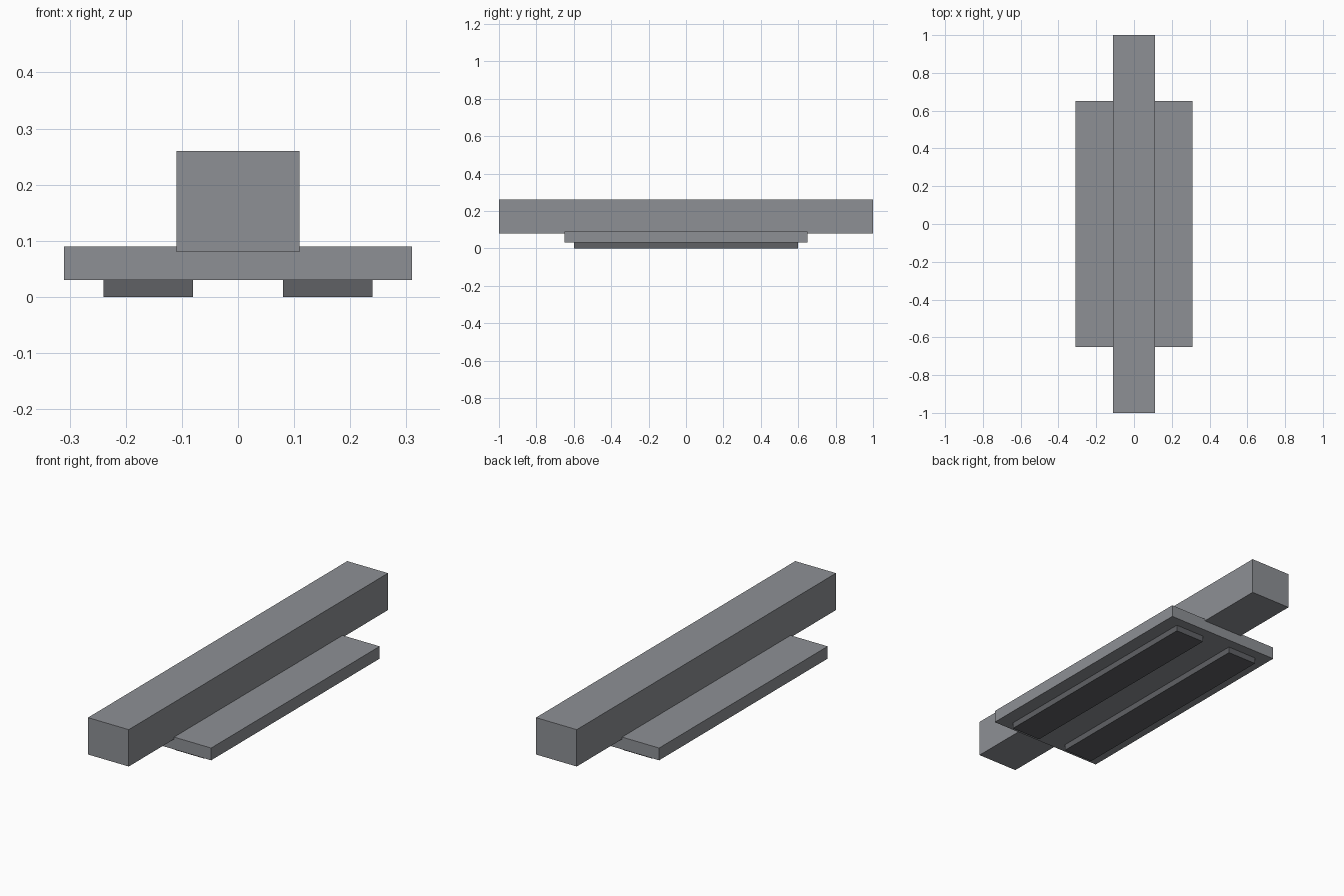
import bpy
import bmesh
from mathutils import Matrix, Vector

cube = bpy.data.objects.get("Cube")
if cube:
    bpy.data.objects.remove(cube, do_unlink=True)


def make_material(name, rgb):
    mat = bpy.data.materials.new(name)
    mat.use_nodes = True
    color = (*rgb, 1.0)
    mat.diffuse_color = color
    mat.node_tree.nodes["Principled BSDF"].inputs["Base Color"].default_value = color
    return mat


def make_box(name, low, high, mat):
    """Flat-shaded box between two opposite corners."""
    low, high = Vector(low), Vector(high)
    bm = bmesh.new()
    bmesh.ops.create_cube(bm, size=1.0, matrix=Matrix.Diagonal((*(high - low), 1.0)))
    mesh = bpy.data.meshes.new(name)
    bm.to_mesh(mesh)
    bm.free()
    mesh.materials.append(mat)
    obj = bpy.data.objects.new(name, mesh)
    obj.location = (low + high) / 2
    bpy.context.collection.objects.link(obj)
    return obj


metal = make_material("mid grey metal", (0.27, 0.28, 0.30))
dark = make_material("dark grey pad", (0.115, 0.12, 0.13))

# Long beam, sunk slightly into the base plate
make_box("beam", (-0.11, -1.0, 0.08), (0.11, 1.0, 0.26), metal)

# Wide base plate
make_box("base_plate", (-0.31, -0.65, 0.03), (0.31, 0.65, 0.09), metal)

# Pair of pads under the plate
for side, x in (("left", 0.16), ("right", -0.16)):
    make_box(side + "_pad", (x - 0.08, -0.6, 0.0), (x + 0.08, 0.6, 0.03), dark)
